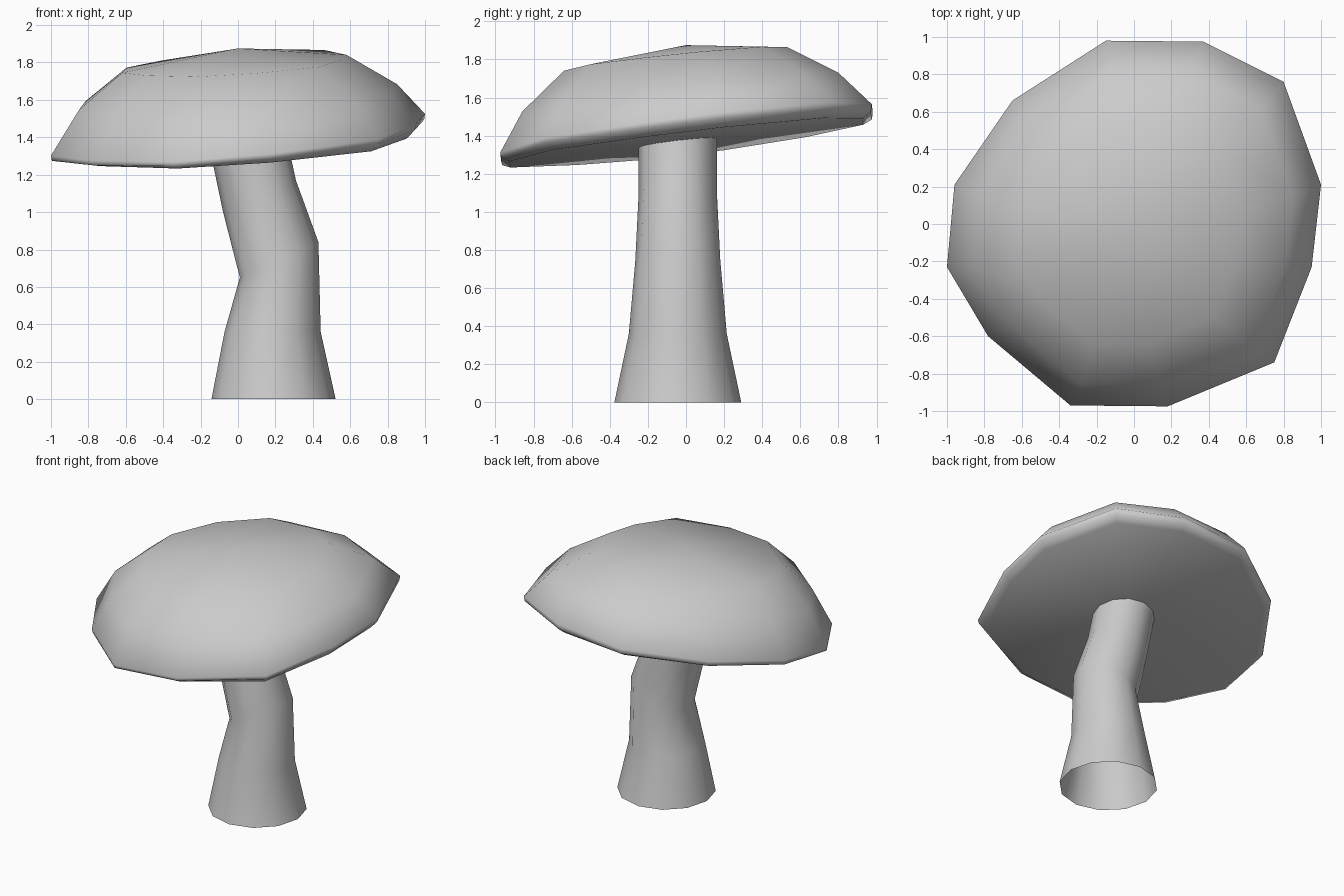
import bpy, bmesh, math

if "Cube" in bpy.data.objects:
    bpy.data.objects.remove(bpy.data.objects["Cube"])

# Irregular twelve-sided cap outline seen from above
OUTLINE = [(-0.15, 0.98), (-0.65, 0.66), (-0.96, 0.21), (-1.0, -0.23),
           (-0.78, -0.60), (-0.34, -0.97), (0.18, -0.975), (0.75, -0.74),
           (0.95, -0.23), (1.0, 0.21), (0.80, 0.76), (0.37, 0.975)]


def loft(name, rings, top=None, bottom=None):
    """Skin a list of rings, optionally closed by a pole at either end."""
    bm = bmesh.new()
    loops = [[bm.verts.new(p) for p in ring] for ring in rings]
    n = len(loops[0])
    for a, b in zip(loops, loops[1:]):
        for i in range(n):
            j = (i + 1) % n
            bm.faces.new((a[i], a[j], b[j], b[i]))
    for pole, loop in ((bottom, loops[0]), (top, loops[-1])):
        if pole:
            v = bm.verts.new(pole)
            for i in range(n):
                bm.faces.new((v, loop[i], loop[(i + 1) % n]))
    bmesh.ops.recalc_face_normals(bm, faces=bm.faces)
    mesh = bpy.data.meshes.new(name)
    bm.to_mesh(mesh)
    bm.free()
    mesh.shade_smooth()
    obj = bpy.data.objects.new(name, mesh)
    bpy.context.collection.objects.link(obj)
    return obj


def cap_ring(scale, z, sx, sy, dx=0.0, dy=0.0):
    pts = [(x * scale + dx, y * scale + dy) for x, y in OUTLINE]
    return [(x, y, z + sx * x + sy * y) for x, y in pts]


def stem_ring(cx, z, rx, ry, slope):
    ring = []
    for i in range(12):
        a = math.tau * i / 12
        x = rx * math.cos(a)
        ring.append((cx + x, -0.043 + ry * math.sin(a), z + slope * x))
    return ring


# Tilted cap: underside edge, rolled lip, then the dome
loft("cap", [
    cap_ring(0.95, 1.36, 0.065, 0.115),
    cap_ring(0.995, 1.385, 0.085, 0.115),
    cap_ring(1.0, 1.415, 0.085, 0.122),
    cap_ring(0.85, 1.62, 0.055, 0.118, 0.0, -0.03),
    cap_ring(0.60, 1.80, 0.058, 0.10, -0.02, -0.055),
], top=(0.0, 0.0, 1.875), bottom=(0.0, 0.0, 1.365))

# Bent, flared stem, open at the base
loft("stem", [
    stem_ring(0.19, 0.0, 0.332, 0.333, 0.0),
    stem_ring(0.185, 0.36, 0.257, 0.257, 0.0),
    stem_ring(0.22, 0.745, 0.21, 0.223, 0.45),
    stem_ring(0.115, 1.085, 0.195, 0.206, 0.43),
    stem_ring(0.05, 1.39, 0.205, 0.206, 0.15),
])
